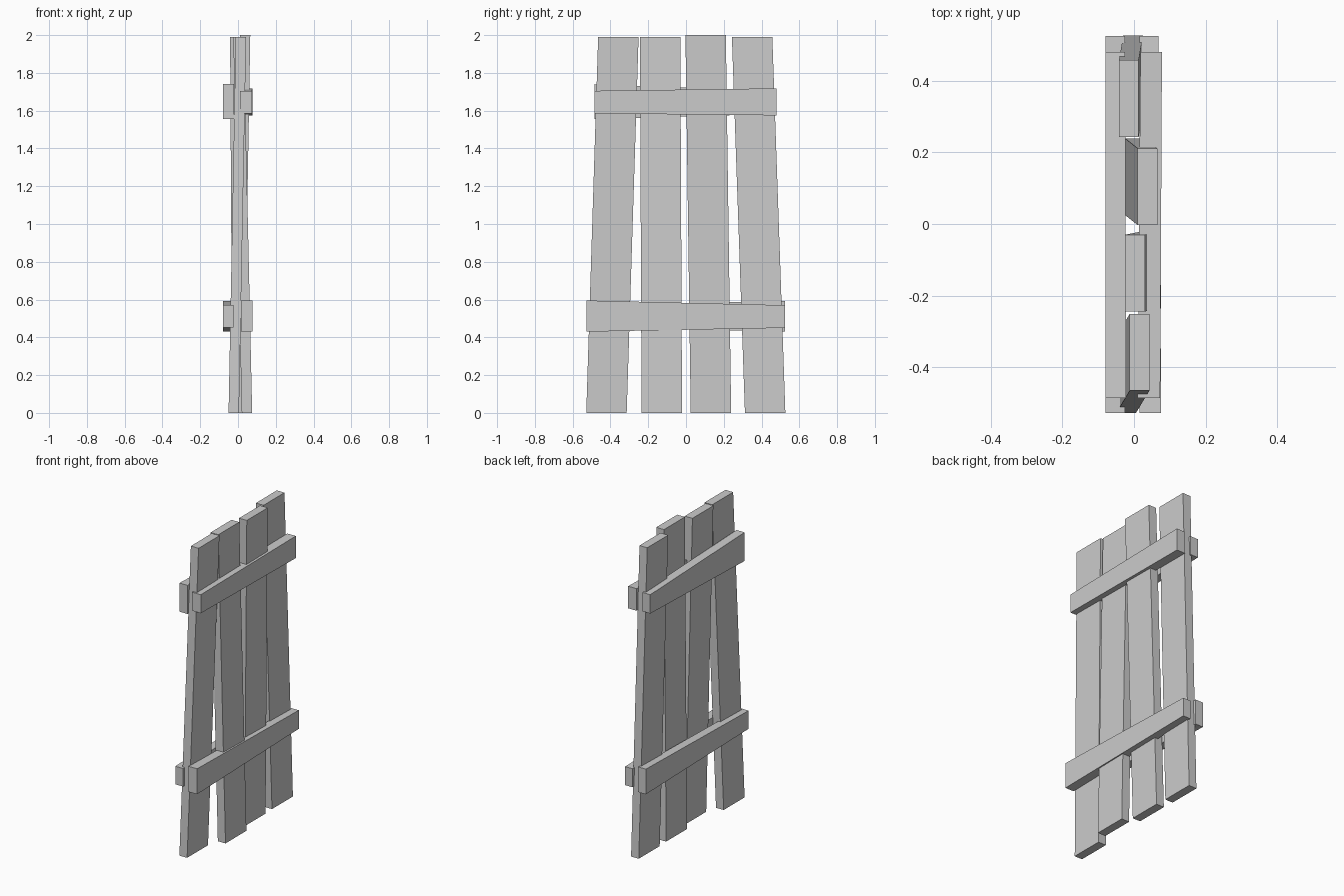
import bpy, bmesh

if "Cube" in bpy.data.objects:
    bpy.data.objects.remove(bpy.data.objects["Cube"])


def loft_box(name, axis, a, b):
    """Box lofted between two end rectangles (pos, u0, u1, v0, v1).
    axis 'z': u = x, v = y; axis 'y': u = x, v = z."""
    bm = bmesh.new()
    rings = []
    for pos, u0, u1, v0, v1 in (a, b):
        pts = [(u0, v0), (u1, v0), (u1, v1), (u0, v1)]
        rings.append([bm.verts.new((u, v, pos) if axis == 'z' else (u, pos, v))
                      for u, v in pts])
    for r in rings:
        bm.faces.new(r)
    for i in range(4):
        j = (i + 1) % 4
        bm.faces.new((rings[0][i], rings[0][j], rings[1][j], rings[1][i]))
    bmesh.ops.recalc_face_normals(bm, faces=bm.faces)
    mesh = bpy.data.meshes.new(name)
    bm.to_mesh(mesh)
    bm.free()
    ob = bpy.data.objects.new(name, mesh)
    bpy.context.collection.objects.link(ob)
    return ob


# Upright planks, each leaning: bottom x, bottom y, top x, top y, height
T, W = 0.055, 0.214
planks = [
    (-0.05, -0.528, -0.012, -0.465, 1.99),
    (0.02, -0.235, -0.025, -0.244, 1.99),
    (-0.025, 0.025, 0.01, -0.003, 2.0),
    (-0.03, 0.312, -0.042, 0.243, 1.99),
]
for i, (bx, by, tx, ty, h) in enumerate(planks, 1):
    loft_box(f"plank_{i}", 'z',
             (0, bx, bx + T, by, by + W),
             (h, tx, tx + T, ty, ty + W))

# Tapered cross rails on both faces: ends at -y and +y
loft_box("upper_rail_right", 'y',
         (-0.485, 0.01, 0.073, 1.585, 1.705), (0.48, 0.018, 0.078, 1.575, 1.718))
loft_box("upper_rail_left", 'y',
         (-0.485, -0.08, -0.022, 1.555, 1.74), (0.48, -0.08, -0.025, 1.583, 1.705))
loft_box("lower_rail_right", 'y',
         (-0.527, 0.015, 0.076, 0.43, 0.595), (0.525, 0.015, 0.068, 0.45, 0.57))
loft_box("lower_rail_left", 'y',
         (-0.527, -0.08, -0.025, 0.453, 0.57), (0.525, -0.08, -0.025, 0.43, 0.593))
